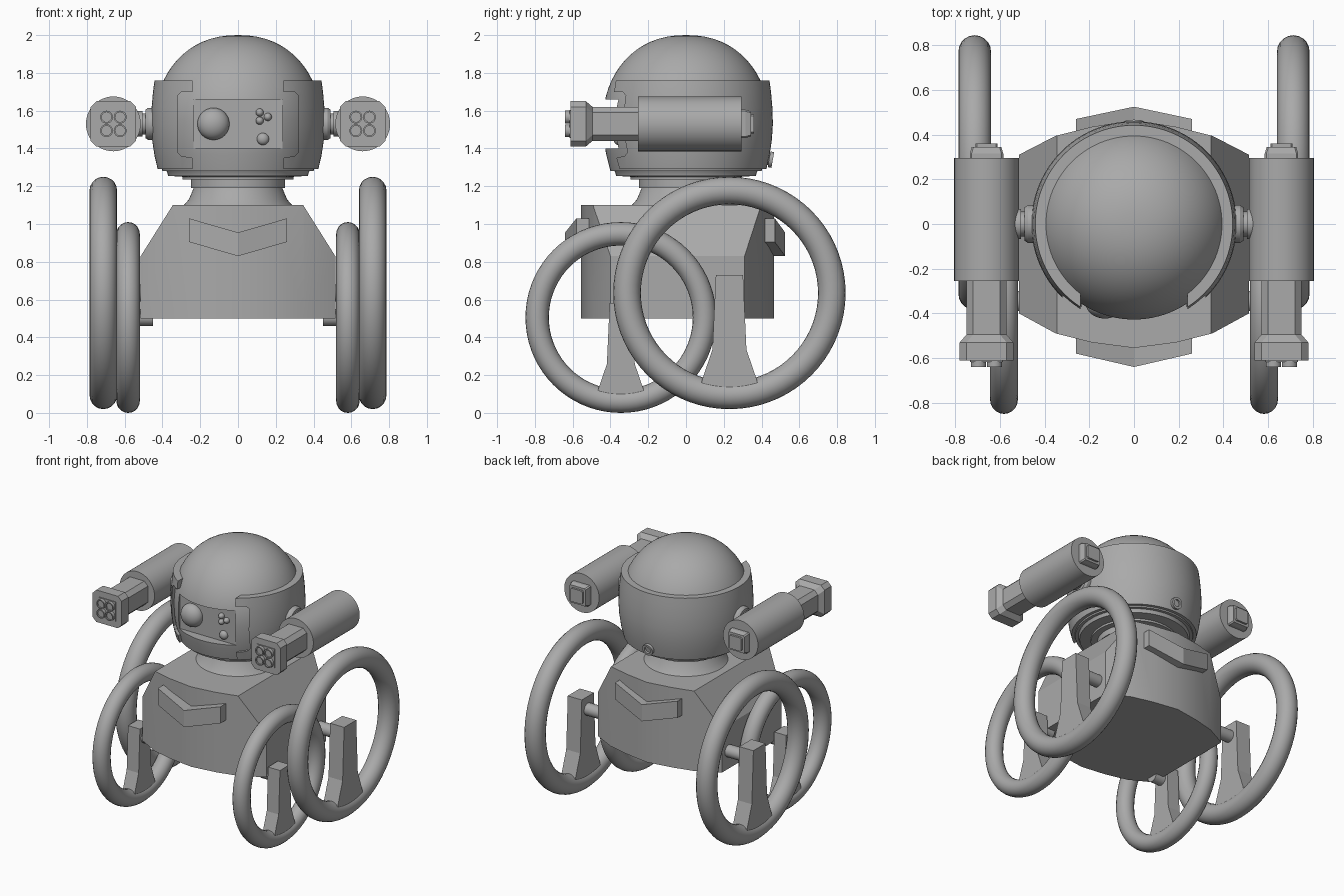
import bpy, bmesh
from math import pi, sin, cos, radians
from mathutils import Matrix, Vector

cube = bpy.data.objects.get("Cube")
if cube:
    bpy.data.objects.remove(cube)

grey = bpy.data.materials.new("plain_grey")
grey.use_nodes = True
grey.diffuse_color = (0.4, 0.4, 0.4, 1)
grey.node_tree.nodes["Principled BSDF"].inputs["Base Color"].default_value = (0.4, 0.4, 0.4, 1)

ALONG_X = Matrix.Rotation(pi / 2, 4, 'Y')    # local z becomes +x
ALONG_Y = Matrix.Rotation(-pi / 2, 4, 'X')   # local z becomes +y


def finish(name, bm, matrix=Matrix(), smooth=True):
    bmesh.ops.remove_doubles(bm, verts=bm.verts, dist=1e-5)
    bm.transform(matrix)
    bmesh.ops.recalc_face_normals(bm, faces=bm.faces)
    mesh = bpy.data.meshes.new(name)
    bm.to_mesh(mesh)
    bm.free()
    mesh.materials.append(grey)
    ob = bpy.data.objects.new(name, mesh)
    bpy.context.collection.objects.link(ob)
    if smooth:
        activate(ob)
        bpy.ops.object.shade_smooth_by_angle(angle=radians(32))
    return ob


def activate(ob):
    bpy.ops.object.select_all(action='DESELECT')
    ob.select_set(True)
    bpy.context.view_layer.objects.active = ob


def lathe(name, profile, axis=Matrix(), at=(0, 0, 0), steps=64, closed=False):
    """Revolve (radius, height) points round the local z axis."""
    bm = bmesh.new()
    vs = [bm.verts.new((r, 0, z)) for r, z in profile]
    pairs = list(zip(vs, vs[1:])) + ([(vs[-1], vs[0])] if closed else [])
    edges = [bm.edges.new(p) for p in pairs]
    bmesh.ops.spin(bm, geom=vs + edges, cent=(0, 0, 0), axis=(0, 0, 1),
                   angle=2 * pi, steps=steps, use_duplicate=False)
    return finish(name, bm, Matrix.Translation(at) @ axis)


def prism(name, outline, to3d, depth, smooth=False):
    """Extrude a 2D outline; to3d places each point, depth is the sweep."""
    bm = bmesh.new()
    face = bm.faces.new([bm.verts.new(to3d(*p)) for p in outline])
    ext = bmesh.ops.extrude_face_region(bm, geom=[face])
    bmesh.ops.translate(bm, vec=depth, verts=[g for g in ext["geom"] if isinstance(g, bmesh.types.BMVert)])
    return finish(name, bm, smooth=smooth)


def loft(name, sections, at):
    """Chamfered square sections (half size, corner cut, y) joined along y."""
    bm = bmesh.new()
    rings = []
    for h, c, y in sections:
        k = h - c
        pts = [(k, h), (-k, h), (-h, k), (-h, -k), (-k, -h), (k, -h), (h, -k), (h, k)]
        rings.append([bm.verts.new((x, y, z)) for x, z in pts])
    for a, b in zip(rings, rings[1:]):
        for i in range(8):
            j = (i + 1) % 8
            bm.faces.new((a[i], a[j], b[j], b[i]))
    bm.faces.new(rings[0])
    bm.faces.new(rings[-1])
    return finish(name, bm, Matrix.Translation(at), smooth=False)


def cut(target, cutter):
    mod = target.modifiers.new("cut", 'BOOLEAN')
    mod.operation = 'DIFFERENCE'
    mod.solver = 'EXACT'
    mod.object = cutter
    activate(target)
    bpy.ops.object.modifier_apply(modifier=mod.name)
    bpy.data.objects.remove(cutter)
    bpy.ops.object.shade_smooth_by_angle(angle=radians(32))


def mirrored(half):
    """Close a half outline running from x = 0 to x = 0 on the +x side."""
    return half + [(-x, y) for x, y in reversed(half) if x > 0]


# Body: bowed block with sloping upper sides
plan = mirrored([(0, -0.555), (0.19, -0.53), (0.35, -0.49), (0.515, -0.4),
                 (0.515, 0.31), (0.35, 0.395), (0.19, 0.435), (0, 0.465)])
body = prism("body", plan, lambda x, y: (x, y, 0.5), (0, 0, 0.6))
bm = bmesh.new()
bm.from_mesh(body.data)
for side in (1, -1):
    cutres = bmesh.ops.bisect_plane(bm, geom=bm.verts[:] + bm.edges[:] + bm.faces[:],
                                    plane_co=(side * 0.515, 0, 0.83),
                                    plane_no=(side * 0.27, 0, 0.17), clear_outer=True)
    rim = [g for g in cutres["geom_cut"] if isinstance(g, bmesh.types.BMEdge)]
    bmesh.ops.edgeloop_fill(bm, edges=rim)
bmesh.ops.recalc_face_normals(bm, faces=bm.faces)
bm.to_mesh(body.data)
bm.free()
activate(body)
bpy.ops.object.shade_smooth_by_angle(angle=radians(20))

# Chevron plates, bowed outward at the centre
for name, inner, tip, drop in (("front_chevron", -0.45, -0.64, 0.06), ("back_chevron", 0.36, 0.525, -0.055)):
    bm = bmesh.new()
    cols = []
    for x, z, y in ((-0.26, 1.03, tip + drop), (0, 0.955, tip), (0.26, 1.03, tip + drop)):
        cols.append([bm.verts.new((x, yy, zz)) for yy, zz in
                     ((y, z), (y, z - 0.125), (inner, z - 0.125), (inner, z))])
    for a, b in zip(cols, cols[1:]):
        for i in range(4):
            j = (i + 1) % 4
            bm.faces.new((a[i], a[j], b[j], b[i]))
    bm.faces.new(cols[0])
    bm.faces.new(cols[-1])
    finish(name, bm, smooth=False)

# Neck with stepped collars
lathe("neck", [(0, 1.09), (0.295, 1.09), (0.26, 1.13), (0.235, 1.19), (0.25, 1.19), (0.25, 1.235),
               (0.295, 1.235), (0.295, 1.25), (0.37, 1.255), (0.375, 1.275), (0.39, 1.295), (0, 1.295)])

# Head: rounded inner dome with a recessed face
dome = [(0.44 * cos(t) ** 0.9, 1.55 + 0.45 * sin(t)) for t in (i * pi / 32 for i in range(16))]
head = lathe("head", [(0, 1.28), (0.4, 1.28), (0.423, 1.37), (0.437, 1.46)] + dome + [(0, 2.0)], steps=96)
face_box = [(-0.235, 1.4), (0.235, 1.4), (0.235, 1.66), (-0.235, 1.66)]
cut(head, prism("face_cutter", face_box, lambda x, z: (x, -0.355, z), (0, -0.3, 0)))

# Helmet shell with a stepped front opening
shell = lathe("helmet", [(0.425, 1.29), (0.442, 1.36), (0.455, 1.45), (0.46, 1.53), (0.457, 1.62), (0.45, 1.7),
                         (0.442, 1.76), (0.385, 1.76), (0.41, 1.5), (0.385, 1.29)], steps=96, closed=True)
opening = mirrored([(0, 1.2), (0.24, 1.2), (0.24, 1.35), (0.3, 1.36), (0.32, 1.38),
                    (0.32, 1.68), (0.3, 1.7), (0.24, 1.7), (0.24, 1.85), (0, 1.85)])
cut(shell, prism("opening_cutter", opening, lambda x, z: (x, -0.1, z), (0, -0.6, 0)))


# Eye and face buttons
def bead(name, x, z, r, depth):
    arc = [(r * cos(t), -depth * sin(t)) for t in (i * pi / 16 for i in range(8))]
    lathe(name, [(r, 0.02)] + arc + [(0, -depth)], ALONG_Y, (x, -0.358, z), 32)


bead("eye", -0.13, 1.53, 0.085, 0.065)
for x, z, r in ((0.115, 1.59, 0.021), (0.158, 1.567, 0.021), (0.115, 1.547, 0.021), (0.132, 1.45, 0.032)):
    bead("face_button", x, z, r, 0.025)

# Socket on the back of the head
tilt = Matrix.Rotation(radians(-100), 4, 'X')
lathe("back_socket", [(0, -0.04), (0.03, -0.04), (0.03, 0.015), (0.042, 0.015), (0.042, 0.035),
                      (0.025, 0.035), (0.025, 0.02), (0, 0.02)], tilt, (0, 0.425, 1.345), 24)

for side, label in ((1, "left"), (-1, "right")):
    out = Matrix.Scale(side, 4, (1, 0, 0)) @ ALONG_X
    cx = side * 0.66

    # Shoulder joint and gun barrel
    lathe(label + "_shoulder", [(0, 0.42), (0.085, 0.42), (0.085, 0.475), (0.075, 0.49), (0.055, 0.49),
                                (0.055, 0.505), (0.068, 0.505), (0.068, 0.55), (0, 0.55)], out, (0, 0, 1.53), 32)
    lathe(label + "_barrel", [(0, -0.255), (0.145, -0.255), (0.145, 0.295), (0, 0.295)],
          ALONG_Y, (cx, 0, 1.53), 48)
    loft(label + "_muzzle", [(0.09, 0.03, -0.24), (0.09, 0.03, -0.495), (0.12, 0.03, -0.53),
                             (0.12, 0.03, -0.612)], (cx, 0, 1.53))
    loft(label + "_muzzle_plate", [(0.074, 0.003, -0.6), (0.074, 0.003, -0.617)], (cx, 0, 1.53))
    loft(label + "_rear_plug", [(0.075, 0.008, 0.28), (0.075, 0.008, 0.315), (0.066, 0.008, 0.345),
                                (0.05, 0.008, 0.345), (0.05, 0.008, 0.36)], (cx, 0, 1.53))
    for dx in (-0.036, 0.036):
        for dz in (-0.036, 0.036):
            lathe(label + "_nozzle", [(0, -0.6), (0.034, -0.6), (0.034, -0.64), (0.026, -0.64),
                                      (0.026, -0.63), (0, -0.63)], ALONG_Y, (cx + dx, 0, 1.53 + dz), 20)

    # Hoop wheels, each with a flared strut and an axle
    for end, x, y, z, outer, tube in (("rear", 0.713, 0.23, 0.635, 0.615, 0.073),
                                      ("front", 0.582, -0.345, 0.505, 0.505, 0.062)):
        name = label + "_" + end
        hoop = [(outer - tube + tube * cos(a), tube * sin(a)) for a in (i * pi / 10 for i in range(20))]
        lathe(name + "_wheel", hoop, ALONG_X, (side * x, y, z), 72, closed=True)
        s = outer / 0.615
        strut = mirrored([(0, -0.53 * s), (0.16 * s, -0.53 * s), (0.145 * s, -0.46 * s), (0.09 * s, -0.3 * s),
                          (0.072 * s, 0.095 * s), (0, 0.095 * s)])
        t = tube * 0.8
        prism(name + "_strut", strut, lambda u, v: (side * x - t, y + u, z + v), (2 * t, 0, 0))
        lathe(name + "_axle", [(0, 0.45), (0.045, 0.45), (0.045, x), (0, x)], out, (0, y, z), 24)
